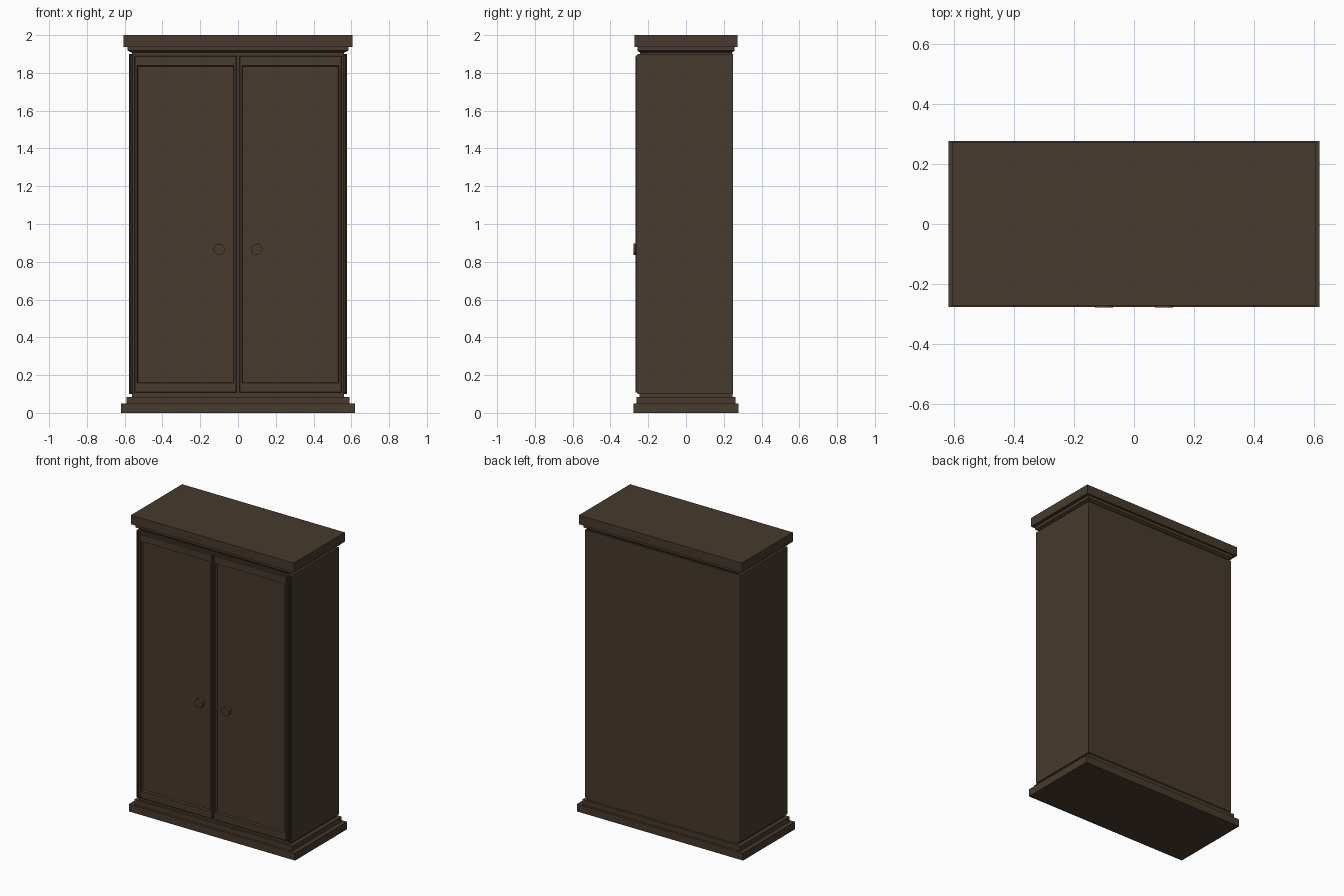
import bpy, bmesh
from mathutils import Vector

cube = bpy.data.objects.get("Cube")
if cube:
    bpy.data.objects.remove(cube, do_unlink=True)

wood = bpy.data.materials.new("dark_brown_wood")
wood.use_nodes = True
COLOUR = (0.063, 0.043, 0.026, 1)
wood.diffuse_color = COLOUR
wood.node_tree.nodes["Principled BSDF"].inputs["Base Color"].default_value = COLOUR


def loft(name, rings):
    """Skin a list of four-cornered rings and cap both ends."""
    bm = bmesh.new()
    loops = [[bm.verts.new(Vector(p)) for p in ring] for ring in rings]
    for a, b in zip(loops, loops[1:]):
        for i in range(4):
            j = (i + 1) % 4
            bm.faces.new((a[i], a[j], b[j], b[i]))
    bm.faces.new(loops[0])
    bm.faces.new(loops[-1])
    bmesh.ops.recalc_face_normals(bm, faces=bm.faces)
    mesh = bpy.data.meshes.new(name)
    bm.to_mesh(mesh)
    bm.free()
    obj = bpy.data.objects.new(name, mesh)
    bpy.context.collection.objects.link(obj)
    mesh.materials.append(wood)
    return obj


def moulding(name, levels):
    """Stack of centred rectangles: half width, half depth, height."""
    return loft(name, [[(-w, -d, z), (w, -d, z), (w, d, z), (-w, d, z)]
                       for w, d, z in levels])


def front_panel(name, x0, x1, z0, z1, steps):
    """Board facing front; each step is side inset, end inset, depth."""
    return loft(name, [[(x0 + s, y, z0 + e), (x1 - s, y, z0 + e),
                        (x1 - s, y, z1 - e), (x0 + s, y, z1 - e)]
                       for s, e, y in steps])


# Stepped base, carcass and cornice
moulding("plinth", [(0.62, 0.277, 0), (0.62, 0.277, 0.05)])
moulding("base_step", [(0.59, 0.262, 0.05), (0.59, 0.262, 0.083)])
moulding("base_neck", [(0.562, 0.247, 0.083), (0.562, 0.247, 0.1)])
moulding("carcass", [(0.578, 0.25, 0.1), (0.578, 0.25, 1.9)])
moulding("cornice_neck", [(0.56, 0.243, 1.9), (0.56, 0.243, 1.907),
                          (0.585, 0.258, 1.918), (0.585, 0.258, 1.938)])
moulding("crown", [(0.607, 0.272, 1.938), (0.607, 0.272, 2)])

# Doors, corner stiles and knobs on each side
for side, label in ((1, "left"), (-1, "right")):
    inner, outer = sorted((side * 0.008, side * 0.547))
    front_panel(label + "_door", inner, outer, 0.107, 1.889,
                [(0, 0, -0.245), (0, 0, -0.264), (0.003, 0.003, -0.267),
                 (0.012, 0.05, -0.267), (0.017, 0.055, -0.256)])
    inner, outer = sorted((side * 0.553, side * 0.578))
    front_panel(label + "_corner_stile", inner, outer, 0.1, 1.9,
                [(0, 0, -0.245), (0, 0, -0.257), (0.006, 0.006, -0.257),
                 (0.009, 0.009, -0.264)])
    bpy.ops.mesh.primitive_cylinder_add(vertices=12, radius=0.03, depth=0.024,
                                        location=(side * 0.1, -0.267, 0.866),
                                        rotation=(1.5708, 0, 0))
    knob = bpy.context.object
    knob.name = label + "_knob"
    knob.data.materials.append(wood)
